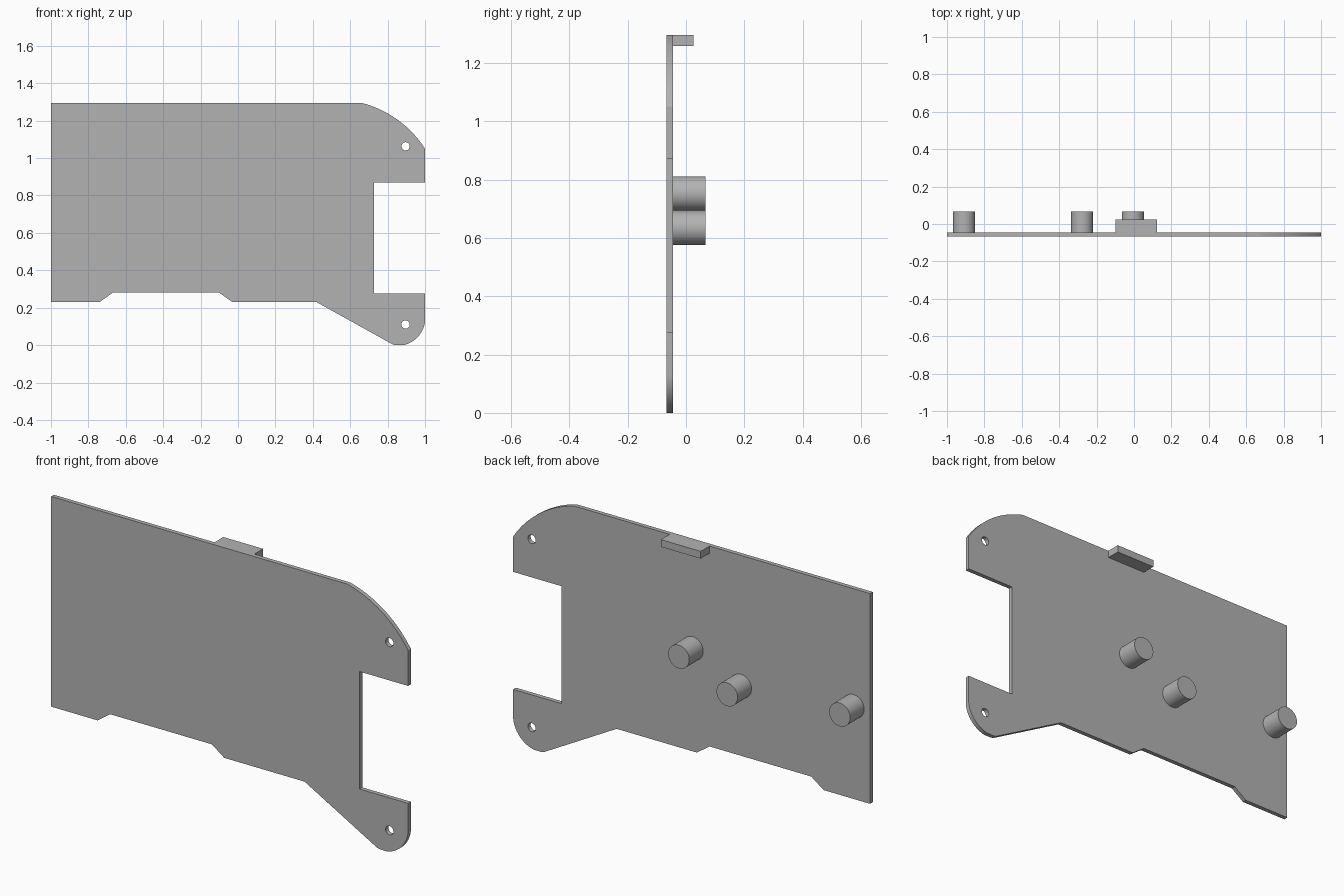
import bpy
from math import sin, cos, pi, atan2, hypot, atan
from mathutils import Vector

cube = bpy.data.objects.get("Cube")
if cube:
    bpy.data.objects.remove(cube, do_unlink=True)

FRONT, BACK = -0.067, -0.045

grey = bpy.data.materials.new("plain grey")
grey.use_nodes = True
grey.diffuse_color = (0.45, 0.45, 0.45, 1)
grey.node_tree.nodes["Principled BSDF"].inputs["Base Color"].default_value = grey.diffuse_color


def arc(a, b, sagitta, steps):
    """Points of a counter-clockwise arc from a to b, bulging right of the chord."""
    a, b = Vector(a), Vector(b)
    chord = b - a
    half = 2 * atan(2 * sagitta / chord.length)
    radius = chord.length / (2 * sin(half))
    out = Vector((chord.y, -chord.x)).normalized()
    centre = (a + b) / 2 - out * (radius - sagitta)
    start = atan2(a.y - centre.y, a.x - centre.x)
    return [(centre.x + radius * cos(start + 2 * half * i / steps),
             centre.y + radius * sin(start + 2 * half * i / steps))
            for i in range(steps + 1)]


def circle(x, z, r, steps=24):
    return [(x + r * cos(2 * pi * i / steps), z + r * sin(2 * pi * i / steps))
            for i in range(steps)]


def finish(obj, name):
    obj.name = obj.data.name = name
    obj.data.materials.clear()
    obj.data.materials.append(grey)
    bpy.ops.object.select_all(action='DESELECT')
    obj.select_set(True)
    bpy.context.view_layer.objects.active = obj
    bpy.ops.object.transform_apply(location=True, rotation=True, scale=True)
    bpy.ops.object.shade_smooth_by_angle()


def extruded(name, loops, y0, y1):
    """Filled profile in x and z (inner loops become holes), extruded along y."""
    curve = bpy.data.curves.new(name, 'CURVE')
    curve.dimensions = '2D'
    curve.fill_mode = 'BOTH'
    curve.extrude = (y1 - y0) / 2
    for loop in loops:
        spline = curve.splines.new('POLY')
        spline.points.add(len(loop) - 1)
        for point, (x, z) in zip(spline.points, loop):
            point.co = (x, z, 0, 1)
        spline.use_cyclic_u = True
    obj = bpy.data.objects.new(name, curve)
    bpy.context.collection.objects.link(obj)
    obj.location.y = (y0 + y1) / 2
    obj.rotation_euler.x = pi / 2
    bpy.ops.object.select_all(action='DESELECT')
    obj.select_set(True)
    bpy.context.view_layer.objects.active = obj
    bpy.ops.object.convert(target='MESH')
    finish(bpy.context.object, name)


# Side plate with notched bottom, rounded lugs, a square slot and two screw holes
outline = [(-1, 0.23), (-0.74, 0.23), (-0.67, 0.28), (-0.10, 0.28), (-0.03, 0.23), (0.42, 0.23)]
outline += [(0.828, 0.003), (0.845, 0)]
outline += arc((0.885, 0), (1, 0.125), 0.027, 12)
outline += [(1, 0.275), (0.728, 0.275), (0.728, 0.87), (1, 0.87)]
outline += arc((1, 1.05), (0.66, 1.295), 0.04, 16)
outline += [(-1, 1.295)]
extruded("side_plate", [outline, circle(0.896, 1.063, 0.022), circle(0.896, 0.11, 0.022)], FRONT, BACK)

# Small ledge on the back of the top edge
extruded("top_ledge", [[(-0.10, 1.258), (0.123, 1.258), (0.123, 1.295), (-0.10, 1.295)]], BACK, 0.025)

# Round pegs on the back
for name, x, z in (("outer_peg", -0.908, 0.70), ("middle_peg", -0.277, 0.634), ("inner_peg", -0.006, 0.752)):
    bpy.ops.mesh.primitive_cylinder_add(vertices=48, radius=0.059, depth=0.067 - BACK,
                                        location=(x, (0.067 + BACK) / 2, z), rotation=(pi / 2, 0, 0))
    finish(bpy.context.object, name)
